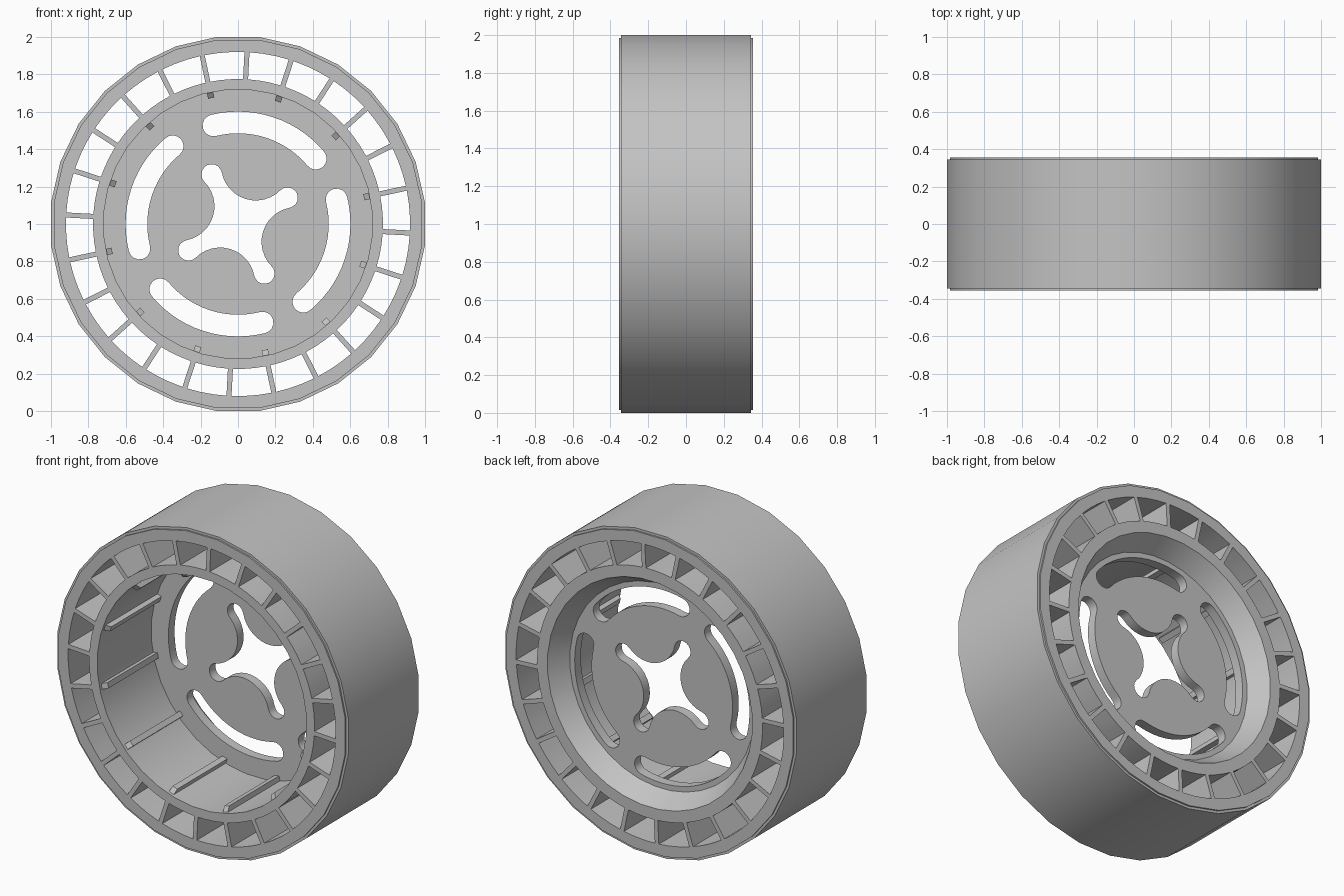
import bpy
import bmesh
from math import sin, cos, pi, radians, asin

cube = bpy.data.objects.get("Cube")
if cube:
    bpy.data.objects.remove(cube, do_unlink=True)

grey = bpy.data.materials.new("matte_grey")
grey.use_nodes = True
grey.diffuse_color = (0.55, 0.55, 0.55, 1)
grey.node_tree.nodes["Principled BSDF"].inputs["Base Color"].default_value = grey.diffuse_color


def arc(r, start, end, steps, cx=0, cy=0):
    """Points on an arc, angles in degrees."""
    angles = [radians(start + (end - start) * i / steps) for i in range(steps + 1)]
    return [(cx + r * cos(a), cy + r * sin(a)) for a in angles]


def circle(r, sides):
    """Polygon with a flat at the right-hand side."""
    half = 180 / sides
    return arc(r, half, 360 + half, sides)[:-1]


def finish(ob):
    bpy.ops.object.select_all(action='DESELECT')
    ob.select_set(True)
    bpy.context.view_layer.objects.active = ob
    if ob.type == 'CURVE':
        bpy.ops.object.convert(target='MESH')
        ob = bpy.context.object
    ob.data.materials.clear()
    ob.data.materials.append(grey)
    bpy.ops.object.shade_smooth_by_angle(angle=radians(25))


def plate(name, outlines, y_front, y_back):
    """Extrude an outline with holes along the wheel axis."""
    curve = bpy.data.curves.new(name, 'CURVE')
    curve.dimensions = '2D'
    curve.fill_mode = 'BOTH'
    curve.extrude = (y_back - y_front) / 2
    for pts in outlines:
        spline = curve.splines.new('POLY')
        spline.points.add(len(pts) - 1)
        for p, (x, y) in zip(spline.points, pts):
            p.co = (x, y, 0, 1)
        spline.use_cyclic_u = True
    ob = bpy.data.objects.new(name, curve)
    ob.rotation_euler.x = pi / 2
    ob.location = (0, (y_front + y_back) / 2, 1)
    bpy.context.collection.objects.link(ob)
    finish(ob)


def mesh_object(name, bm):
    bmesh.ops.recalc_face_normals(bm, faces=bm.faces[:])
    me = bpy.data.meshes.new(name)
    bm.to_mesh(me)
    bm.free()
    ob = bpy.data.objects.new(name, me)
    ob.location.z = 1
    bpy.context.collection.objects.link(ob)
    finish(ob)


# Tread band, faceted, slightly narrower than the core
flat = cos(pi / 28)
plate("tread_band", [circle(1 / flat, 28), circle(0.972, 28)], -0.345, 0.345)

# Spoked core with windows through it
BORE = 0.72
windows = []
for i in range(24):
    a = -3 + 15 * i
    inner_gap, outer_gap = [asin(0.0135 / r) * 180 / pi for r in (0.775, 0.92)]
    windows.append(arc(0.92, a + outer_gap, a + 15 - outer_gap, 3)
                   + arc(0.775, a + 15 - inner_gap, a + inner_gap, 3))
plate("spoked_core", [circle(0.985 / flat, 28), circle(BORE, 36)] + windows, -0.355, 0.355)

# Hub disc with curved slots and a cross-shaped opening
slots = []
cross = []
for k in range(4):
    a, b = 40 + 90 * k, 104 + 90 * k
    mid, half = 0.543, 0.058
    ca, cb = [(mid * cos(radians(t)), mid * sin(radians(t))) for t in (a, b)]
    slots.append(arc(mid + half, a, b, 14)
                 + arc(half, b, b + 180, 8, *cb)[1:-1]
                 + arc(mid - half, b, a, 14)
                 + arc(half, a + 180, a + 360, 8, *ca)[1:-1])
    t = 28 + 90 * k
    tip, side = radians(t), radians(t + 45)
    cross += arc(0.055, t - 106.7, t + 106.7, 10, 0.3 * cos(tip), 0.3 * sin(tip))
    cross += arc(0.186, t + 45 + 241.7, t + 45 + 118.3, 12,
                 0.326 * cos(side), 0.326 * sin(side))[1:-1]
plate("hub_disc", [circle(BORE + 0.005, 36), cross] + slots, 0.175, 0.235)

# Tapered collar behind the disc
bm = bmesh.new()
rings = []
for r, y in [(BORE + 0.005, 0.23), (0.632, 0.23), (0.705, 0.355), (BORE + 0.005, 0.355)]:
    rings.append([bm.verts.new((x, y, z)) for x, z in circle(r, 36)])
for a, b in zip(rings, rings[1:] + rings[:1]):
    for i in range(36):
        j = (i + 1) % 36
        bm.faces.new((a[i], a[j], b[j], b[i]))
mesh_object("tapered_collar", bm)

# Grip ribs along the bore, with sloped front ends
bm = bmesh.new()
for k in range(12):
    t = radians(12 + 30 * k)
    sides = []
    for s in (-0.017, 0.017):
        section = [(BORE + 0.01, -0.345), (0.688, -0.315), (0.688, 0.18), (BORE + 0.01, 0.18)]
        sides.append([bm.verts.new((r * cos(t) - s * sin(t), y, r * sin(t) + s * cos(t)))
                      for r, y in section])
    a, b = sides
    bm.faces.new(a)
    bm.faces.new(b[::-1])
    for i in range(4):
        j = (i + 1) % 4
        bm.faces.new((a[i], b[i], b[j], a[j]))
mesh_object("grip_ribs", bm)
